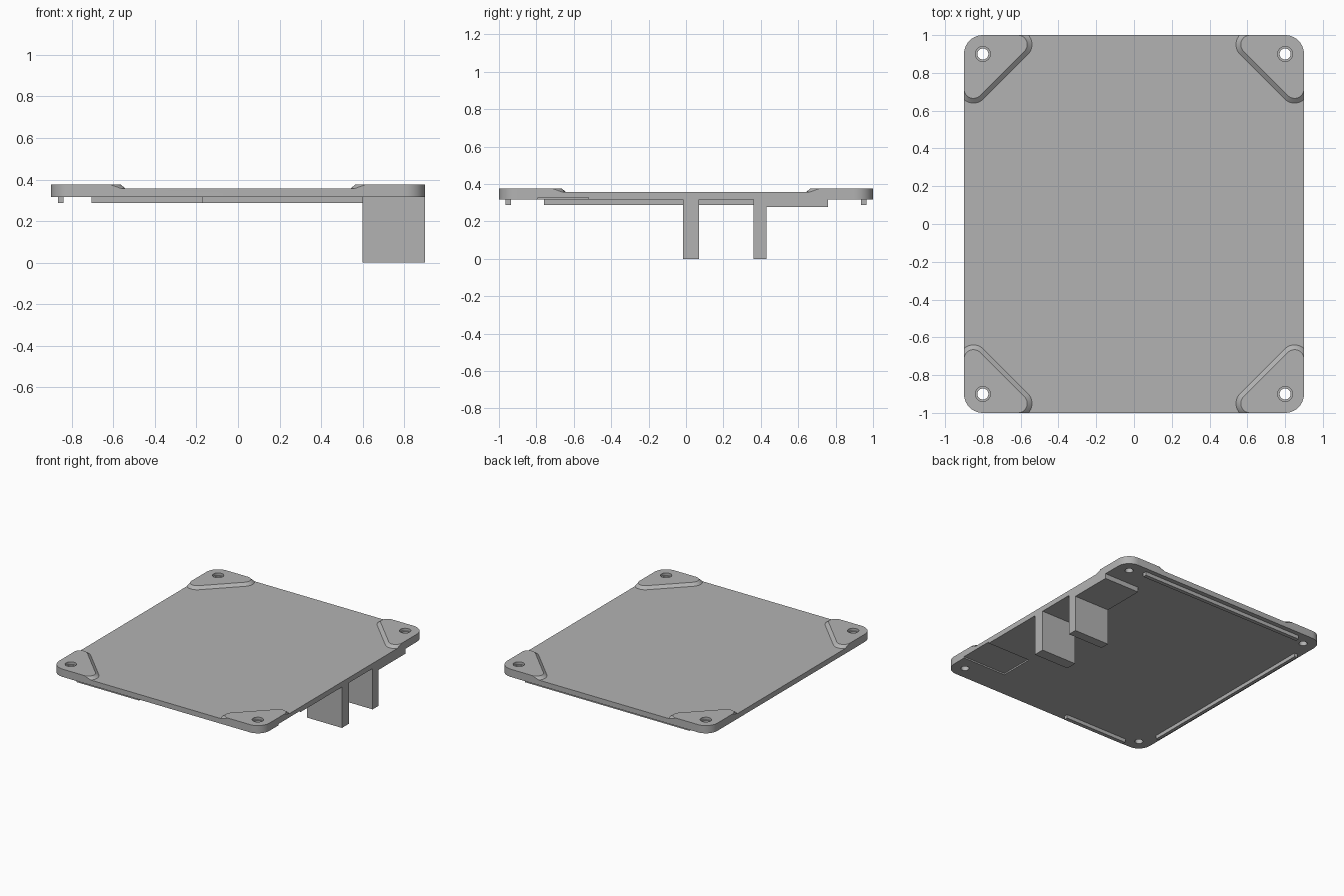
import bpy, bmesh
from math import radians, cos, sin, asin, degrees

cube = bpy.data.objects.get("Cube")
if cube:
    bpy.data.objects.remove(cube, do_unlink=True)

HALF_X, HALF_Y, CORNER = 0.9, 1.0, 0.1
UNDER, DECK, PAD_TOP = 0.316, 0.356, 0.376

grey = bpy.data.materials.new("plain grey")
grey.use_nodes = True
grey.diffuse_color = (0.45, 0.45, 0.45, 1)
grey.node_tree.nodes["Principled BSDF"].inputs["Base Color"].default_value = grey.diffuse_color


def arc(cx, cy, r, start, end, steps=10):
    angles = [radians(start + (end - start) * i / steps) for i in range(steps + 1)]
    return [(cx + r * cos(a), cy + r * sin(a)) for a in angles]


def loft(name, sections):
    """Solid through matching outlines, each given as (points, z)."""
    bm = bmesh.new()
    rings = [[bm.verts.new((x, y, z)) for x, y in pts] for pts, z in sections]
    n = len(rings[0])
    bm.faces.new(rings[0][::-1])
    bm.faces.new(rings[-1])
    for low, high in zip(rings, rings[1:]):
        for i in range(n):
            j = (i + 1) % n
            bm.faces.new((low[i], low[j], high[j], high[i]))
    bmesh.ops.recalc_face_normals(bm, faces=bm.faces)
    mesh = bpy.data.meshes.new(name)
    bm.to_mesh(mesh)
    bm.free()
    obj = bpy.data.objects.new(name, mesh)
    bpy.context.collection.objects.link(obj)
    mesh.materials.append(grey)
    return obj


def box(name, x, y, z):
    outline = [(x[0], y[0]), (x[1], y[0]), (x[1], y[1]), (x[0], y[1])]
    return loft(name, [(outline, z[0]), (outline, z[1])])


def combine(target, tool, operation):
    """Apply a boolean and discard its tool."""
    tool.hide_render = True
    mod = target.modifiers.new(operation.lower(), 'BOOLEAN')
    mod.operation, mod.object, mod.solver = operation, tool, 'EXACT'
    bpy.ops.object.select_all(action='DESELECT')
    bpy.context.view_layer.objects.active = target
    target.select_set(True)
    bpy.ops.object.modifier_apply(modifier=mod.name)
    bpy.data.objects.remove(tool, do_unlink=True)


def pad_outline(r):
    """Rounded triangular corner pad, trimmed by the plate edge."""
    trim = degrees(asin(min(1, 0.05 / r)))
    return (arc(0.615, 0.95, r, 180 - trim, 225) + arc(0.85, 0.715, r, 225, 270 + trim)
            + arc(HALF_X - CORNER, HALF_Y - CORNER, CORNER, 0, 90))


corners = [(sx, sy) for sx in (1, -1) for sy in (1, -1)]

# Rounded rectangular plate
quarter = arc(HALF_X - CORNER, HALF_Y - CORNER, CORNER, 0, 90)
outline = (quarter + [(-x, y) for x, y in quarter[::-1]]
           + [(-x, -y) for x, y in quarter] + [(x, -y) for x, y in quarter[::-1]])
plate = loft("mounting_plate", [(outline, UNDER), (outline, DECK)])

# Raised corner pads with sloped inner edges
for sx, sy in corners:
    sections = [([(x * sx, y * sy) for x, y in pad_outline(r)], z)
                for r, z in ((0.075, DECK), (0.05, PAD_TOP))]
    combine(plate, loft("corner_pad", sections), 'UNION')

# Counterbored screw holes
for sx, sy in corners:
    for r, low in ((0.029, 0.2), (0.04, 0.356)):
        ring = arc(0.8 * sx, 0.9 * sy, r, 0, 360, 32)[:-1]
        combine(plate, loft("hole_cutter", [(ring, low), (ring, 0.5)]), 'DIFFERENCE')

# Shallow recess under the left edge
combine(plate, box("recess_cutter", (0.53, 1), (-0.79, -0.52), (0.2, 0.327)), 'DIFFERENCE')

bpy.ops.object.select_all(action='DESELECT')
bpy.context.view_layer.objects.active = plate
plate.select_set(True)
bpy.ops.object.shade_smooth_by_angle(angle=radians(30))

# Legs and spacer block below the left edge
edge = (0.6, HALF_X)
box("front_leg", edge, (-0.015, 0.07), (0, UNDER))
box("back_leg", edge, (0.36, 0.43), (0, UNDER))
box("spacer_block", edge, (0.43, 0.76), (0.278, UNDER))

# Locating ribs on the underside
rib = (0.288, UNDER)
box("back_rib", (-0.705, 0.7), (0.935, 0.965), rib)
box("front_rib", (-0.705, -0.17), (-0.965, -0.935), rib)
box("right_rib", (-0.865, -0.84), (-0.76, 0.76), rib)
